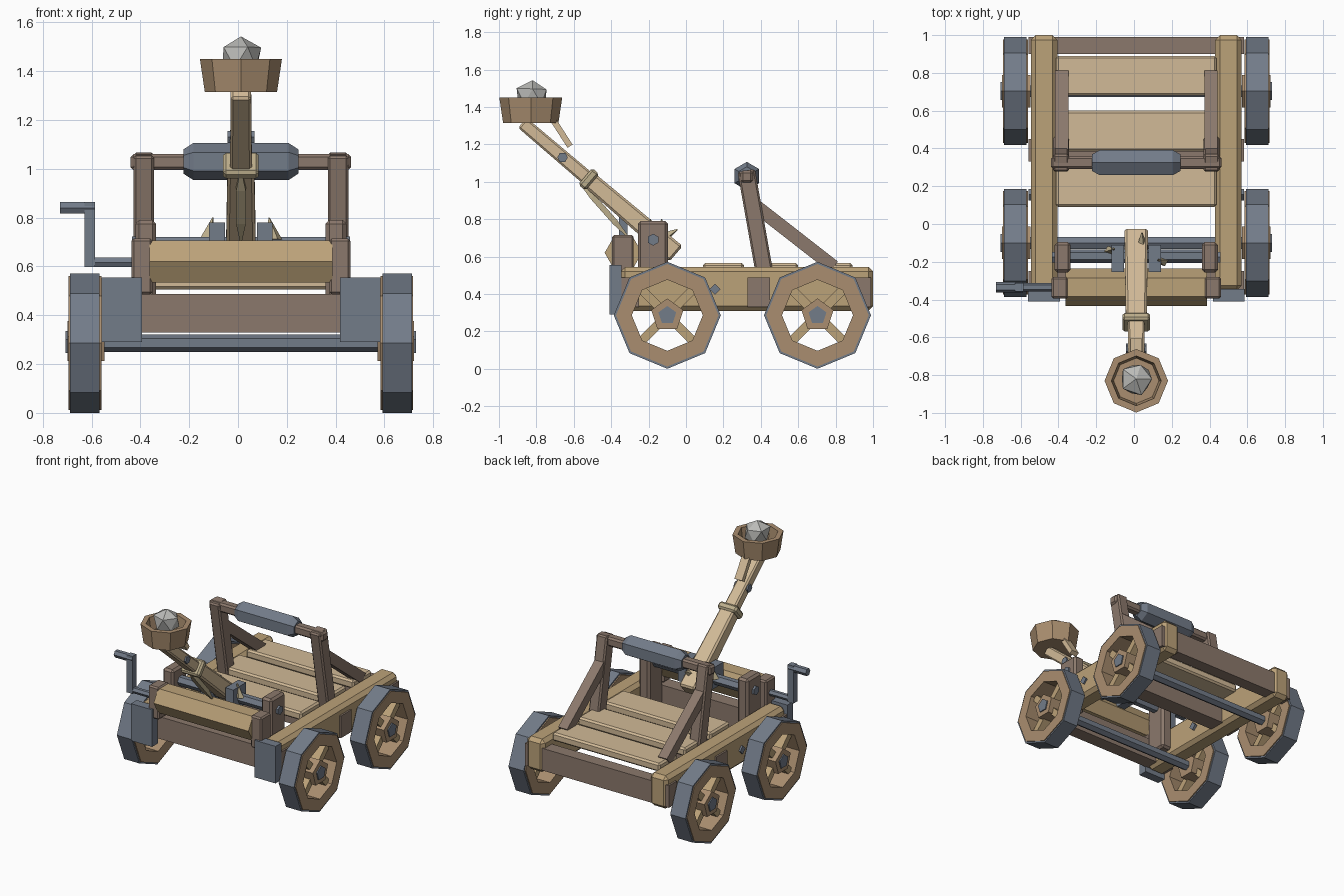
import bpy, bmesh, math, random
from mathutils import Vector

if "Cube" in bpy.data.objects:
    bpy.data.objects.remove(bpy.data.objects["Cube"])

random.seed(4)
CENTRE_SHIFT = 0.012   # crank handle sticks out on one side


def material(name, col):
    m = bpy.data.materials.new(name)
    m.diffuse_color = (*col, 1)
    m.use_nodes = True
    m.node_tree.nodes["Principled BSDF"].inputs["Base Color"].default_value = m.diffuse_color
    return m


PALE = material("pale_wood", (0.64, 0.49, 0.31))
TAN = material("tan_wood", (0.50, 0.36, 0.19))
RIM = material("rim_wood", (0.40, 0.27, 0.16))
BROWN = material("brown_wood", (0.26, 0.19, 0.15))
IRON = material("iron", (0.17, 0.20, 0.25))
ROPE = material("rope", (0.50, 0.42, 0.26))
STONE = material("stone", (0.50, 0.50, 0.48))


def finish(name, bm, mat, mirror=False, bevel=0):
    bmesh.ops.recalc_face_normals(bm, faces=bm.faces)
    me = bpy.data.meshes.new(name)
    bm.to_mesh(me)
    bm.free()
    me.materials.append(mat)
    ob = bpy.data.objects.new(name, me)
    bpy.context.collection.objects.link(ob)
    ob.location.x = CENTRE_SHIFT
    if bevel:
        b = ob.modifiers.new("Bevel", 'BEVEL')
        b.width, b.segments = bevel, 1
    if mirror:
        ob.modifiers.new("Mirror", 'MIRROR')
    return ob


def loft(name, mat, axis, stations, n=4, roll=0, closed=False, **kw):
    """Sweep an n-gon through (point, half width, half height) stations."""
    d = Vector(axis).normalized()
    u = Vector((0, 1, 0)) if abs(d.x) > 0.9 else Vector((1, 0, 0))
    v = d.cross(u)
    if n == 4 and roll == 0:
        poly = [(1, 1), (-1, 1), (-1, -1), (1, -1)]
    else:
        poly = [(math.cos(math.radians(roll) + math.tau * i / n),
                 math.sin(math.radians(roll) + math.tau * i / n)) for i in range(n)]
    bm = bmesh.new()
    rings = [[bm.verts.new(Vector(p) + u * a * w + v * b * h) for a, b in poly]
             for p, w, h in stations]
    pairs = list(zip(rings, rings[1:])) + ([(rings[-1], rings[0])] if closed else [])
    for r, s in pairs:
        for i in range(n):
            j = (i + 1) % n
            bm.faces.new((r[i], r[j], s[j], s[i]))
    if not closed:
        bm.faces.new(rings[0])
        bm.faces.new(rings[-1])
    return finish(name, bm, mat, **kw)


def beam(name, mat, p, q, w, h, n=4, roll=0, **kw):
    return loft(name, mat, Vector(q) - Vector(p), [(p, w, h), (q, w, h)], n, roll, **kw)


def box(name, mat, x, y, z, **kw):
    cy, cz = sum(y) / 2, sum(z) / 2
    return beam(name, mat, (x[0], cy, cz), (x[1], cy, cz), (y[1] - y[0]) / 2, (z[1] - z[0]) / 2, **kw)


def ring(name, mat, y, z, x0, x1, ro, ri, n, **kw):
    st = [((x, y, z), r, r) for x, r in ((x0, ro), (x1, ro), (x1, ri), (x0, ri))]
    return loft(name, mat, (1, 0, 0), st, n, closed=True, **kw)


# Wheels, hubs, spokes and axles
WZ = 0.286
for label, wy in (("front", -0.10), ("rear", 0.703)):
    ring(label + "_tyre", IRON, wy, WZ, 0.58, 0.70, 0.286, 0.26, 8, mirror=True)
    ring(label + "_rim", RIM, wy, WZ, 0.572, 0.706, 0.274, 0.19, 8, mirror=True)
    beam(label + "_hub", RIM, (0.56, wy, WZ), (0.71, wy, WZ), 0.09, 0.09, 5, 90, mirror=True)
    beam(label + "_hub_bolt", IRON, (0.70, wy, WZ), (0.718, wy, WZ), 0.05, 0.05, 5, 90, mirror=True)
    for k in range(4):
        a = math.radians(45 + 90 * k)
        c, s = math.cos(a), math.sin(a)
        beam(label + "_spoke", TAN, (0.64, wy + 0.05 * c, WZ + 0.05 * s),
             (0.64, wy + 0.2 * c, WZ + 0.2 * s), 0.035, 0.024, mirror=True)
    beam(label + "_axle", IRON, (-0.70, wy, WZ), (0.70, wy, WZ), 0.036, 0.036, 6, 30)

# Chassis: rails, corner plates, cross beams, deck planks
box("side_rail", TAN, (0.418, 0.558), (-0.35, 1.0), (0.31, 0.545), mirror=True, bevel=0.025)
box("corner_plate", IRON, (0.405, 0.572), (-0.41, -0.345), (0.29, 0.555), mirror=True)
for label, y0, y1 in (("front", -0.35, -0.25), ("middle", 0.33, 0.45), ("rear", 0.90, 0.99)):
    box(label + "_cross_beam", BROWN, (-0.57, 0.57), (y0, y1), (0.33, 0.488))
beam("rail_bolt", IRON, (0.40, 0.155, 0.425), (0.57, 0.155, 0.425), 0.03, 0.03, 4, 90, mirror=True)
for y0, y1 in ((0.09, 0.31), (0.385, 0.60), (0.68, 0.89)):
    box("deck_plank", PALE, (-0.425, 0.425), (y0, y1), (0.505, 0.565), bevel=0.012)

# Stop frame with padded crossbar
beam("frame_post", BROWN, (0.398, 0.425, 0.48), (0.398, 0.322, 1.06), 0.042, 0.047, mirror=True, bevel=0.01)
beam("frame_brace", BROWN, (0.395, 0.36, 0.88), (0.395, 0.79, 0.545), 0.035, 0.036, mirror=True)
box("frame_crossbar", BROWN, (-0.452, 0.452), (0.292, 0.358), (0.995, 1.06), bevel=0.012)
loft("crossbar_pad", IRON, (1, 0, 0),
     [((x, 0.325, 1.03), r, r) for x, r in ((-0.235, 0.05), (-0.195, 0.076), (0.195, 0.076), (0.235, 0.05))],
     6, 30)

# Winch drum, its bearings and crank
box("winch_bearing", BROWN, (0.362, 0.448), (-0.395, -0.28), (0.485, 0.715), mirror=True, bevel=0.01)
beam("winch_drum", TAN, (-0.375, -0.335, 0.62), (0.375, -0.335, 0.62), 0.1, 0.1, 6)
beam("crank_shaft", IRON, (-0.62, -0.335, 0.617), (-0.37, -0.335, 0.617), 0.022, 0.022, 6)
box("crank_arm", IRON, (-0.642, -0.597), (-0.357, -0.313), (0.597, 0.865))
beam("crank_handle", IRON, (-0.742, -0.335, 0.84), (-0.60, -0.335, 0.84), 0.027, 0.027, 6)

# Pivot posts, rod, collars and rope ends
box("pivot_post", BROWN, (0.347, 0.432), (-0.257, -0.096), (0.36, 0.79), mirror=True, bevel=0.015)
beam("pivot_rod", IRON, (-0.36, -0.17, 0.69), (0.36, -0.17, 0.69), 0.036, 0.036, 6)
beam("pivot_bolt", IRON, (0.42, -0.176, 0.69), (0.447, -0.176, 0.69), 0.032, 0.032, 6, 30, mirror=True)
box("pivot_collar", IRON, (0.066, 0.13), (-0.255, -0.11), (0.63, 0.78), mirror=True)
for sx, y in ((-1, -0.14), (1, -0.20)):
    loft("rope_end", ROPE, (0, 0.1, 1), [((sx * 0.14, y, 0.71), 0.032, 0.025),
         ((sx * 0.115, y + 0.01, 0.80), 0.003, 0.003)], 4, 20)
loft("rope_tail", ROPE, (0, 1, 0.4), [((0.03, -0.12, 0.70), 0.03, 0.03), ((0.03, -0.045, 0.745), 0.003, 0.003)], 4, 20)

# Throwing arm
AXIS = Vector((0, -0.47, 0.4))
low, mid, top = Vector((0, -0.053, 0.615)), Vector((0, -0.52, 1.013)), Vector((0, -0.875, 1.315))
loft("arm_lower", PALE, AXIS, [(low, 0.062, 0.054), (mid, 0.055, 0.045)], bevel=0.012)
loft("arm_upper", PALE, AXIS, [(mid, 0.045, 0.038), (top, 0.042, 0.035)], bevel=0.01)
step = AXIS.normalized() * 0.025
beam("arm_binding", ROPE, mid - step, mid + step, 0.073, 0.058, bevel=0.012)
beam("arm_bolt", IRON, (-0.055, -0.66, 1.13), (0.055, -0.66, 1.13), 0.028, 0.028, 6)
loft("winch_rope", ROPE, (0, 0.25, -0.27), [((0, -0.56, 0.985), 0.006, 0.006), ((0, -0.50, 0.92), 0.028, 0.022),
     ((0, -0.38, 0.785), 0.028, 0.022), ((0, -0.31, 0.705), 0.006, 0.006)], 4, 45)
beam("bucket_strut", PALE, (0, -0.71, 1.33), (0, -0.62, 1.19), 0.03, 0.016)

# Bucket and stone
loft("bucket", RIM, (0, 0, 1), [((0, -0.83, z), r, r) for z, r in
     ((1.315, 0.148), (1.45, 0.168), (1.45, 0.132), (1.36, 0.12))], 8)
bm = bmesh.new()
bmesh.ops.create_icosphere(bm, subdivisions=1, radius=0.093)
for v in bm.verts:
    v.co = v.co * random.uniform(0.88, 1.1) + Vector((0, -0.82, 1.455))
finish("stone_shot", bm, STONE)
